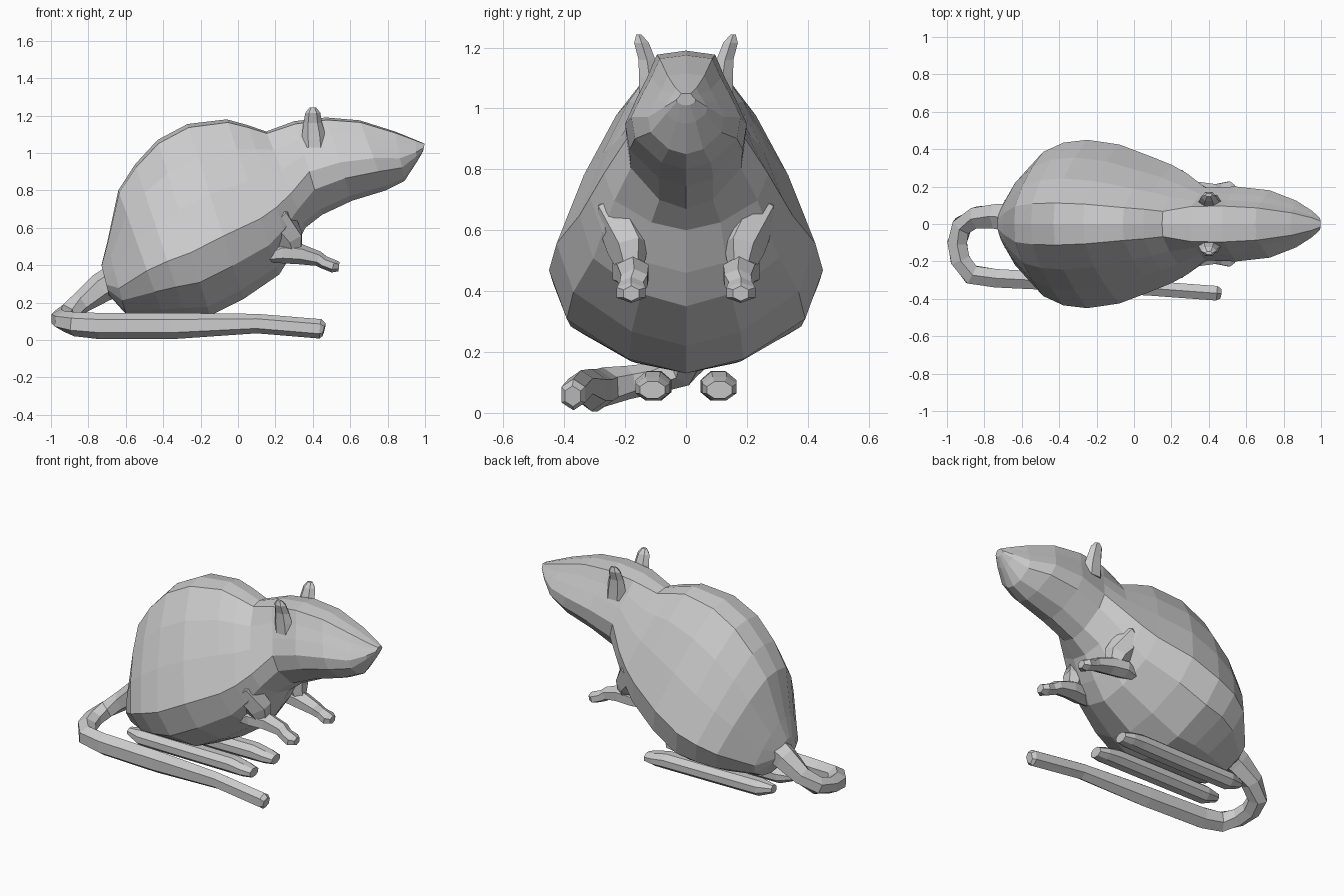
import bpy, bmesh, math
from mathutils import Vector

cube = bpy.data.objects.get("Cube")
if cube:
    bpy.data.objects.remove(cube, do_unlink=True)

fur = bpy.data.materials.new("grey_fur")
fur.use_nodes = True
COLOUR = (0.6, 0.6, 0.6, 1)
fur.diffuse_color = COLOUR
fur.node_tree.nodes["Principled BSDF"].inputs["Base Color"].default_value = COLOUR


def loft(name, rings):
    """Skin a list of equal-length point rings and cap both ends."""
    bm = bmesh.new()
    loops = [[bm.verts.new(p) for p in ring] for ring in rings]
    n = len(loops[0])
    for a, b in zip(loops, loops[1:]):
        for i in range(n):
            j = (i + 1) % n
            bm.faces.new((a[i], a[j], b[j], b[i]))
    bm.faces.new(loops[0])
    bm.faces.new(loops[-1])
    bmesh.ops.recalc_face_normals(bm, faces=bm.faces)
    mesh = bpy.data.meshes.new(name)
    bm.to_mesh(mesh)
    bm.free()
    mesh.materials.append(fur)
    obj = bpy.data.objects.new(name, mesh)
    bpy.context.collection.objects.link(obj)
    return obj


def tube(name, path, side=1, sides=6):
    """Faceted limb along (x, y, z, half width, half height) stations."""
    pts = [Vector((x, y * side, z)) for x, y, z, w, h in path]
    rings = []
    for k, p in enumerate(pts):
        tangent = (pts[min(k + 1, len(pts) - 1)] - pts[max(k - 1, 0)]).normalized()
        across = tangent.cross(Vector((0, 0, 1))).normalized()
        up = across.cross(tangent)
        w, h = path[k][3:]
        angles = [math.tau * (i + 0.5) / sides for i in range(sides)]
        rings.append([p + across * w * math.cos(a) + up * h * math.sin(a) for a in angles])
    return loft(name, rings)


# Cross-sections: fraction from back to belly, fraction of half width
TORSO = [(0, 0), (.02, .25), (.19, .54), (.4, .79), (.64, 1), (.81, .87), (.95, .42), (1, 0)]
HEAD = [(0, 0), (.03, .48), (.2, .64), (.36, .82), (.54, 1), (.73, .93), (.94, .45), (1, 0)]

# Slices running from the back (x, z) to the belly (x, z), with half width
SLICES = [
    ((-.73, .40), (-.69, .24), .10, TORSO),
    ((-.70, .52), (-.60, .14), .22, TORSO),
    ((-.64, .80), (-.40, .13), .385, TORSO),
    ((-.55, .94), (-.28, .13), .435, TORSO),
    ((-.43, 1.07), (-.15, .13), .45, TORSO),
    ((-.27, 1.155), (.03, .22), .425, TORSO),
    ((-.06, 1.18), (.22, .35), .35, TORSO),
    ((.05, 1.15), (.29, .46), .315, TORSO),
    ((.15, 1.115), (.36, .60), .27, TORSO),
    ((.30, 1.17), (.45, .67), .195, HEAD),
    ((.47, 1.19), (.61, .745), .20, HEAD),
    ((.65, 1.175), (.79, .80), .18, HEAD),
    ((.84, 1.115), (.89, .85), .125, HEAD),
    ((.95, 1.07), (.955, .95), .07, HEAD),
    ((.998, 1.05), (.99, 1.01), .032, HEAD),
]
rings = []
for top, belly, width, section in SLICES:
    top, belly = Vector((top[0], 0, top[1])), Vector((belly[0], 0, belly[1]))
    right = [top.lerp(belly, t) - Vector((0, f * width, 0)) for t, f in section]
    left = [Vector((p.x, -p.y, p.z)) for p in reversed(right[1:-1])]
    rings.append(right + left)
loft("body_and_head", rings)

# Tail: leaves the rump, curls round and runs forward beside the right foot
tube("tail", [
    (-.62, .03, .34, .09, .09),
    (-.73, .04, .28, .075, .08),
    (-.84, .035, .20, .065, .06),
    (-.92, -.01, .14, .06, .055),
    (-.945, -.10, .115, .06, .05),
    (-.93, -.19, .10, .06, .055),
    (-.87, -.27, .085, .06, .065),
    (-.74, -.29, .075, .057, .07),
    (-.35, -.31, .075, .055, .07),
    (.10, -.345, .088, .045, .052),
    (.44, -.37, .06, .045, .052),
    (.46, -.372, .055, .03, .035),
])

for side, label in ((-1, "right"), (1, "left")):
    # Upper arm, mostly sunk into the shoulder
    tube(label + "_upper_arm", [
        (.12, .20, .72, .06, .06),
        (.22, .225, .65, .075, .09),
        (.28, .19, .54, .065, .08),
        (.30, .18, .47, .04, .05),
    ], side=side)

    # Forearm from the elbow to a short paw
    tube(label + "_forearm", [
        (.14, .20, .44, .02, .02),
        (.23, .19, .465, .06, .055),
        (.33, .175, .46, .06, .055),
        (.43, .17, .435, .05, .04),
        (.46, .178, .415, .045, .035),
        (.51, .18, .395, .055, .035),
        (.54, .18, .392, .03, .025),
    ], side=side)

    # Long flat hind foot
    tube(label + "_hind_foot", [
        (-.69, .10, .10, .03, .025),
        (-.60, .105, .09, .06, .052),
        (-.25, .105, .088, .062, .052),
        (.05, .108, .088, .062, .052),
        (.13, .11, .08, .06, .042),
        (.19, .11, .075, .045, .03),
    ], side=side, sides=8)

    # Upright ear, leaning outward and pinched at the tip
    EAR = [(.41, .12, 1.03, .065, .04), (.405, .12, 1.10, .062, .04),
           (.40, .128, 1.16, .05, .032), (.40, .146, 1.215, .04, .028),
           (.40, .155, 1.243, .018, .01)]
    loft(label + "_ear", [
        [(x + dx * math.cos(a), side * (y + dy * math.sin(a)), z)
         for a in [math.tau * i / 6 for i in range(6)]]
        for x, y, z, dx, dy in EAR])
